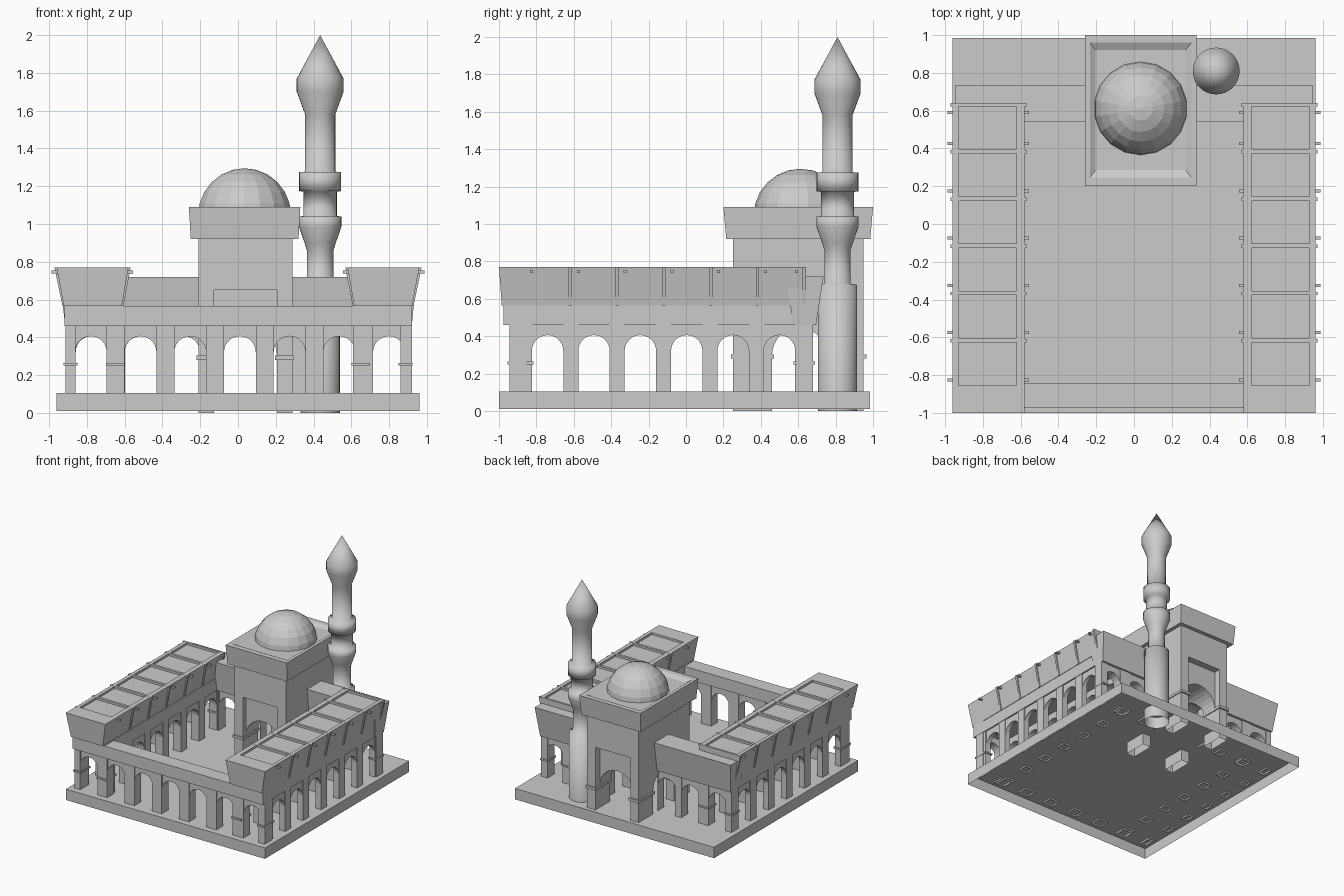
import bpy, bmesh, math
from mathutils import Matrix

if "Cube" in bpy.data.objects:
    bpy.data.objects.remove(bpy.data.objects["Cube"])


def make(name, verts, faces):
    me = bpy.data.meshes.new(name)
    me.from_pydata(verts, [], faces)
    bm = bmesh.new()
    bm.from_mesh(me)
    bmesh.ops.remove_doubles(bm, verts=bm.verts, dist=1e-5)
    bmesh.ops.recalc_face_normals(bm, faces=bm.faces)
    bm.to_mesh(me)
    bm.free()
    ob = bpy.data.objects.new(name, me)
    bpy.context.collection.objects.link(ob)
    return ob


def open_bottom(ob, below=0.1):
    """Remove the downward faces near the ground, leaving an open shell."""
    bm = bmesh.new()
    bm.from_mesh(ob.data)
    low = [f for f in bm.faces if f.normal.z < -0.9 and f.calc_center_median().z < below]
    bmesh.ops.delete(bm, geom=low, context='FACES')
    bm.to_mesh(ob.data)
    bm.free()


def frustum(name, bot, z0, top, z1):
    """Block with different bottom and top rectangles (x0, x1, y0, y1)."""
    v = [(r[i], r[j], z) for r, z in ((bot, z0), (top, z1))
         for i, j in ((0, 2), (1, 2), (1, 3), (0, 3))]
    f = [(3, 2, 1, 0), (4, 5, 6, 7)] + [(i, (i + 1) % 4, (i + 1) % 4 + 4, i + 4) for i in range(4)]
    return make(name, v, f)


def box(name, x0, x1, y0, y1, z0, z1):
    r = (*sorted((x0, x1)), *sorted((y0, y1)))
    return frustum(name, r, z0, r, z1)


def extrude(name, outline, d0, d1, axis):
    """Extrude an (along, z) outline; axis is the extrusion direction."""
    n = len(outline)
    place = (lambda a, z, d: (d, a, z)) if axis == 'x' else (lambda a, z, d: (a, d, z))
    v = [place(a, z, d) for d in (d0, d1) for a, z in outline]
    f = [tuple(range(n)), tuple(range(n, 2 * n))]
    f += [(i, (i + 1) % n, (i + 1) % n + n, i + n) for i in range(n)]
    return make(name, v, f)


def arch(c, r, base, spring, n=14):
    pts = [(c - r * math.cos(math.pi * i / n), spring + r * math.sin(math.pi * i / n)) for i in range(n + 1)]
    return [(c - r, base)] + pts + [(c + r, base)]


def arcade(name, a, b, centres, d0, d1, axis, r=0.084, inset=0.008):
    """Row of arches with piers standing slightly proud of the arch panels."""
    out = [(a + 0.002, 0.105)]
    for c in centres:
        out += arch(c, r, 0.105, 0.322)
    out += [(b - 0.002, 0.105), (b - 0.002, 0.462), (a + 0.002, 0.462)]
    open_bottom(extrude(name + "_arches", out, d0 + inset, d1 - inset, axis), 0.15)
    starts, ends = [a] + [c + r for c in centres], [c - r for c in centres] + [b]
    for p, q in zip(starts, ends):
        if q > p:
            dims = (d0, d1, p, q) if axis == 'x' else (p, q, d0, d1)
            open_bottom(box(name + "_pier", *dims, 0.09, 0.46))


def cut(ob, cutters):
    for c in cutters:
        m = ob.modifiers.new("cut", 'BOOLEAN')
        m.operation, m.solver, m.object = 'DIFFERENCE', 'EXACT', c
        bpy.context.view_layer.objects.active = ob
        bpy.ops.object.modifier_apply(modifier=m.name)
        bpy.data.objects.remove(c)


# Base slab, hollow underneath
open_bottom(box("base", -0.96, 0.96, -1.0, 0.985, 0.01, 0.105))

# Front arcade and its beam
arcade("front", -0.91, 0.92, [0.01 + 0.263 * i for i in range(-3, 4)], -0.945, -0.855, 'y')
box("front_beam", -0.915, 0.922, -0.975, -0.845, 0.46, 0.565)

# Back arcade on both sides of the tower, with a flared parapet
arcade("back_left", -0.91, -0.2, [-0.775, -0.515, -0.287], 0.59, 0.68, 'y')
arcade("back_right", 0.27, 0.92, [0.536, 0.799], 0.59, 0.68, 'y')
for side, b, t in (("left", (-0.915, -0.2), (-0.945, -0.2)), ("right", (0.27, 0.92), (0.27, 0.945))):
    frustum("back_parapet_" + side, (*b, 0.57, 0.695), 0.46, (*t, 0.54, 0.735), 0.72)

# Side wings
arch_y = [-0.74 + 0.248 * i for i in range(6)]
for s, side in ((-1, "left"), (1, "right")):
    def span(p, q):
        return tuple(sorted((s * p, s * q)))

    for row, p, q in (("outer", 0.86, 0.914), ("inner", 0.61, 0.69)):
        arcade(f"{side}_{row}", -0.945, 0.68, arch_y, *span(p, q), 'x')
        for y0, y1 in ((-0.955, -0.815), (0.575, 0.69)):
            box(f"{side}_{row}_pier_band", s * (p - 0.009), s * (q + 0.009), y0, y1, 0.25, 0.264)
    box(side + "_beam", s * 0.605, s * 0.918, -0.97, 0.62, 0.46, 0.57)

    # Flared roof with six sunken panels
    roof = frustum(side + "_roof", (*span(0.615, 0.922), -0.985, 0.62), 0.565,
                   (*span(0.58, 0.96), -1.0, 0.63), 0.77)
    cut(roof, [box("panel_cutter", s * 0.622, s * 0.928, 0.51 - 0.25 * i - 0.114,
                   0.51 - 0.25 * i + 0.114, 0.752, 0.8) for i in range(6)])
    for i in range(6):
        y = 0.632 - 0.25 * i
        frustum(side + "_roof_rib", (*span(0.608, 0.929), y - 0.009, y + 0.009), 0.565,
                (*span(0.568, 0.972), y - 0.009, y + 0.009), 0.771)
    # Water spouts along both edges
    for y in (0.59, 0.425, 0.175, -0.075, -0.325, -0.575, -0.825):
        box(side + "_spout_outer", s * 0.94, s * 0.987, y - 0.008, y + 0.008, 0.738, 0.753)
        box(side + "_spout_inner", s * 0.555, s * 0.6, y - 0.008, y + 0.008, 0.738, 0.753)

# Gate tower with crossing arched passages and recessed faces
tower = box("tower", -0.208, 0.288, 0.25, 0.95, 0.0, 0.94)
cut(tower, [
    box("front_recess", -0.128, 0.207, 0.2, 0.29, -0.1, 0.65),
    box("back_recess", -0.128, 0.207, 0.89, 1.1, -0.1, 0.65),
    extrude("passage_y", arch(0.0395, 0.1675, -0.1, 0.3), 0.1, 1.2, 'y'),
    extrude("passage_x", arch(0.605, 0.145, -0.1, 0.3), -0.5, 0.5, 'x'),
])
open_bottom(tower)
for x0, x1 in ((-0.22, -0.12), (0.195, 0.295)):
    for y0, y1 in ((0.24, 0.47), (0.74, 0.965)):
        box("tower_leg_band", x0, x1, y0, y1, 0.28, 0.303)

# Tower cap: flared block with a shallow sloped tray
cap = frustum("tower_cap", (-0.25, 0.32, 0.215, 0.985), 0.92, (-0.26, 0.33, 0.2, 1.0), 1.09)
cut(cap, [frustum("tray_cutter", (-0.203, 0.273, 0.285, 0.92), 1.07,
                  (-0.234, 0.304, 0.245, 0.96), 1.0901)])

# Low-poly dome
bm = bmesh.new()
bmesh.ops.create_uvsphere(bm, u_segments=18, v_segments=12, radius=0.25,
                          matrix=Matrix.Translation((0.035, 0.612, 1.045)))
bmesh.ops.bisect_plane(bm, geom=bm.verts[:] + bm.edges[:] + bm.faces[:],
                       plane_co=(0, 0, 1.04), plane_no=(0, 0, 1), clear_inner=True)
dome = make("dome", [], [])
bm.to_mesh(dome.data)
bm.free()

# Minaret: turned profile (radius, height), open at the foot
prof = [(0.104, 0), (0.104, 0.675), (0.07, 0.68), (0.07, 0.86), (0.083, 0.9), (0.112, 0.985),
        (0.112, 1.04), (0.088, 1.042), (0.088, 1.172), (0.111, 1.174), (0.111, 1.275), (0.08, 1.277),
        (0.08, 1.58), (0.124, 1.7), (0.124, 1.77), (0, 2.0)]
N = 32
verts = [(0.435 + r * math.cos(2 * math.pi * k / N), 0.81 + r * math.sin(2 * math.pi * k / N), z)
         for r, z in prof for k in range(N)]
faces = [(i * N + k, i * N + (k + 1) % N, (i + 1) * N + (k + 1) % N, (i + 1) * N + k)
         for i in range(len(prof) - 1) for k in range(N)]
minaret = make("minaret", verts, faces)
bpy.ops.object.select_all(action='DESELECT')
minaret.select_set(True)
bpy.context.view_layer.objects.active = minaret
bpy.ops.object.shade_smooth_by_angle(angle=math.radians(100))
